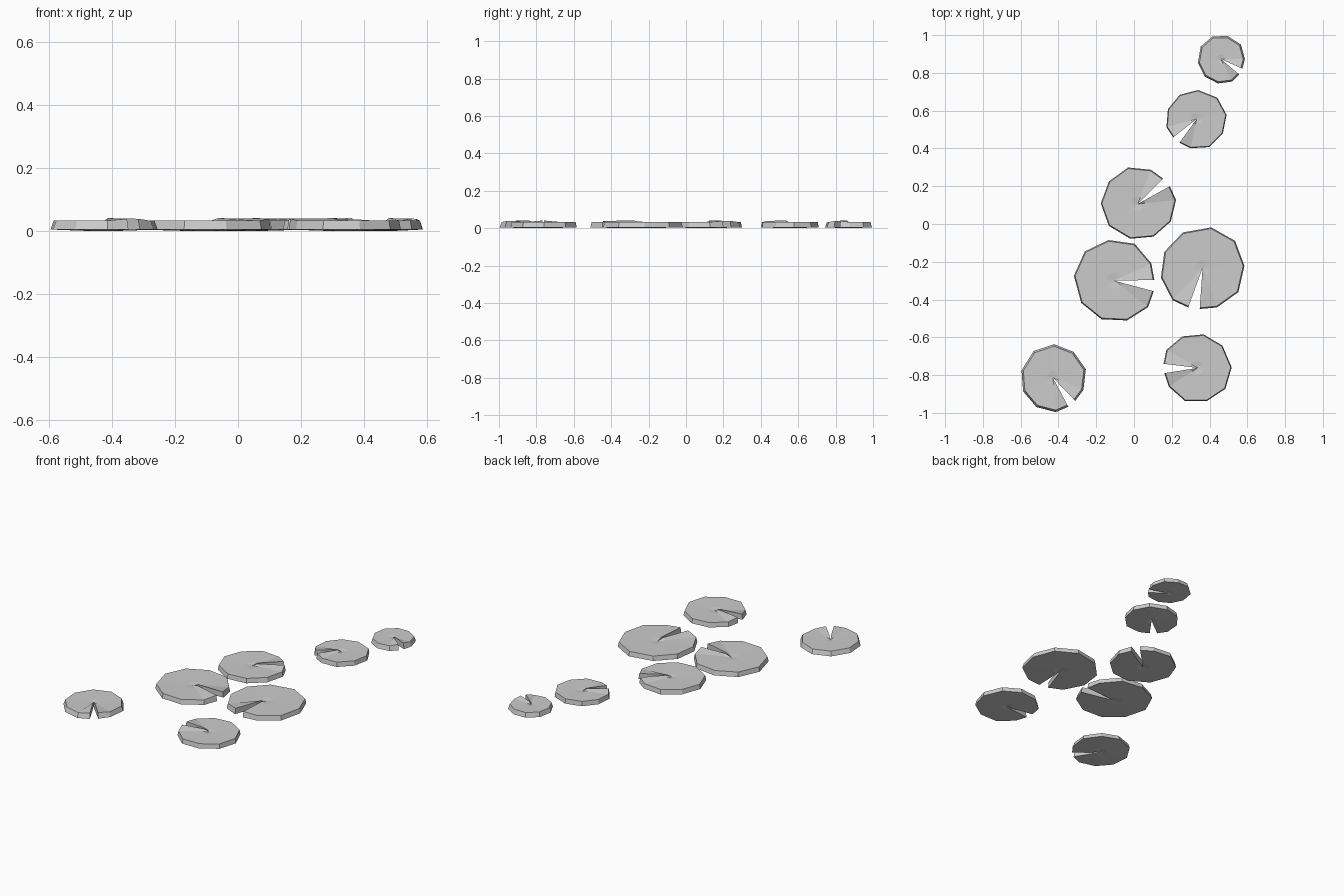
import bpy, bmesh
from math import cos, sin, radians

if "Cube" in bpy.data.objects:
    bpy.data.objects.remove(bpy.data.objects["Cube"])

# Ten-sided pad outline with one corner split into a notch (angle, relative radius)
OUTLINE = [(0, .98), (24, 1.0), (60, 1.03), (97, 1.0), (134, 1.01), (172, .99),
           (213, .97), (251, .99), (287, 1.02), (321, 1.05), (344, 1.0)]


def lily_pad(name, x, y, radius, turn, taper):
    bm = bmesh.new()
    last = len(OUTLINE) - 1

    def ring(scale, z, lift=0.0):
        verts = []
        for i, (a, r) in enumerate(OUTLINE):
            t = radians(a + turn)
            d = r * scale * radius
            dz = lift if i in (0, last) else 0.0
            verts.append(bm.verts.new((x + d * cos(t), y + d * sin(t), z + dz)))
        return verts

    # underside, rim and slightly dished top; notch lips curl upward
    under = ring(.2, .001)
    bottom = ring(1, .006)
    rim = ring(taper, .034, .006)
    inner = ring(.2, .032, .010)
    rings = [under, bottom, rim, inner]
    base = bm.verts.new((x, y, .006))
    apex = bm.verts.new((x, y, .028))
    for i in range(last):
        for lo, hi in zip(rings, rings[1:]):
            bm.faces.new((lo[i], lo[i + 1], hi[i + 1], hi[i]))
        bm.faces.new((inner[i], inner[i + 1], apex))
        bm.faces.new((under[i + 1], under[i], base))
    # notch walls
    for i in (0, last):
        bm.faces.new((under[i], bottom[i], rim[i], inner[i]))
        bm.faces.new((base, under[i], inner[i], apex))
    bmesh.ops.recalc_face_normals(bm, faces=bm.faces)
    # ground the lowest point
    low = min(v.co.z for v in bm.verts)
    for v in bm.verts:
        v.co.z -= low
    mesh = bpy.data.meshes.new(name)
    bm.to_mesh(mesh)
    bm.free()
    bpy.context.collection.objects.link(bpy.data.objects.new(name, mesh))


# Seven floating pads: centre x, y, radius, notch turn, rim taper
PADS = [(.46, .873, .127, -24, .93), (.332, .556, .158, 234, .97),
        (.02, .106, .194, 45, .97), (-.105, -.30, .217, 1, .97),
        (.363, -.233, .222, -94, .97), (.337, -.762, .182, 189, .97),
        (-.43, -.813, .175, -46, .94)]
for n, p in enumerate(PADS, 1):
    lily_pad(f"lily_pad_{n}", *p)
